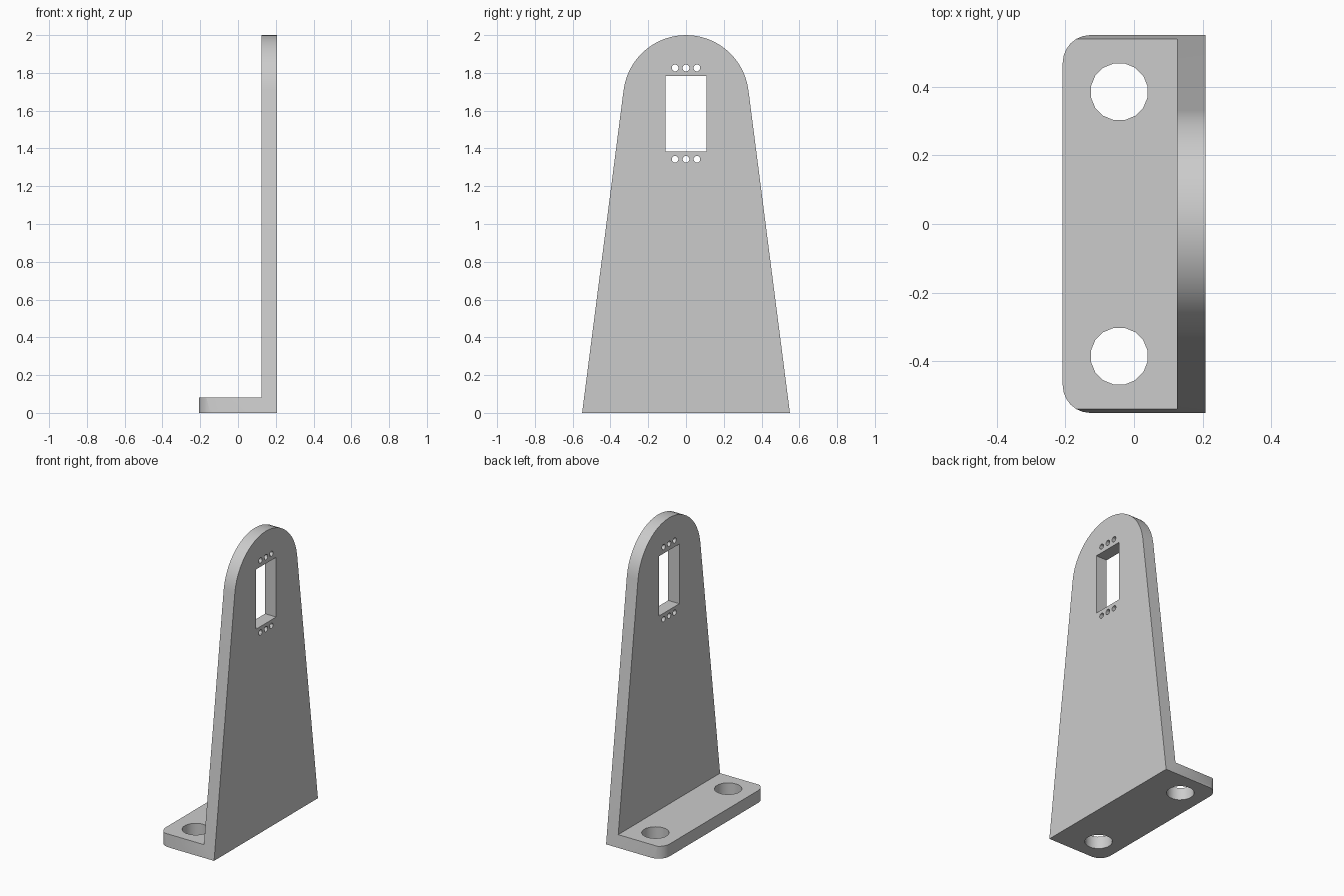
import bpy, bmesh
from math import sin, cos, pi, atan2, acos, hypot
from mathutils import Vector

if "Cube" in bpy.data.objects:
    bpy.data.objects.remove(bpy.data.objects["Cube"], do_unlink=True)

HALF_DEPTH, HALF_WIDTH, THICK = 0.2075, 0.55, 0.0825
DOME_R = 0.333
DOME_Z = 2 - DOME_R

grey = bpy.data.materials.new("plain grey")
grey.use_nodes = True
colour = (0.6, 0.6, 0.6, 1)
grey.diffuse_color = colour
grey.node_tree.nodes["Principled BSDF"].inputs["Base Color"].default_value = colour


def arc(cx, cy, r, a0, a1, n):
    return [(cx + r * cos(a0 + (a1 - a0) * i / n), cy + r * sin(a0 + (a1 - a0) * i / n))
            for i in range(n + 1)]


def prism(name, outline, axis, lo, hi):
    """Extrude a closed outline along x (outline in y, z) or z (outline in x, y)."""
    bm = bmesh.new()
    place = (lambda a, b: (lo, a, b)) if axis == "x" else (lambda a, b: (a, b, lo))
    face = bm.faces.new([bm.verts.new(place(a, b)) for a, b in outline])
    out = bmesh.ops.extrude_face_region(bm, geom=[face])
    move = Vector((hi - lo, 0, 0)) if axis == "x" else Vector((0, 0, hi - lo))
    bmesh.ops.translate(bm, vec=move, verts=[v for v in out["geom"] if isinstance(v, bmesh.types.BMVert)])
    bmesh.ops.recalc_face_normals(bm, faces=bm.faces)
    mesh = bpy.data.meshes.new(name)
    bm.to_mesh(mesh)
    bm.free()
    mesh.materials.append(grey)
    obj = bpy.data.objects.new(name, mesh)
    bpy.context.collection.objects.link(obj)
    return obj


def rect(a0, a1, b0, b1):
    return [(a0, b0), (a1, b0), (a1, b1), (a0, b1)]


def circle(cx, cy, r, n):
    return arc(cx, cy, r, pi / n, 2 * pi + pi / n, n)[:-1]


# Tapered body with a dome whose arc meets the sides at a tangent
t = atan2(-DOME_Z, HALF_WIDTH) + acos(DOME_R / hypot(DOME_Z, HALF_WIDTH))
outline = [(-HALF_WIDTH, 0), (HALF_WIDTH, 0)] + arc(0, DOME_Z, DOME_R, t, pi - t, 24)
bracket = prism("bracket", outline, "x", -HALF_DEPTH, HALF_DEPTH)

# Rounded foot plan
r = 0.08
xc, yc = -HALF_DEPTH + r, HALF_WIDTH - r
plan = [(0.3, -HALF_WIDTH - 0.0005), (0.3, HALF_WIDTH + 0.0005)]
plan += arc(xc, yc, r, pi / 2, pi, 6) + arc(xc, -yc, r, pi, 1.5 * pi, 6)
tools = [(prism("foot_plan_cutter", plan, "z", -0.1, 2.1), "INTERSECT")]

# Space above the foot, leaving the upright plate
space = prism("upper_space_cutter", rect(-0.5, HALF_DEPTH - THICK, -1, 1), "z", THICK, 2.2)
tools.append((space, "DIFFERENCE"))

# Window with a row of pin holes above and below
tools.append((prism("window_cutter", rect(-0.108, 0.108, 1.383, 1.783), "x", 0, 0.4), "DIFFERENCE"))
for z in (1.343, 1.826):
    for y in (-0.058, 0, 0.058):
        tools.append((prism("pin_hole_cutter", circle(y, z, 0.018, 12), "x", 0, 0.4), "DIFFERENCE"))

# Mounting holes in the foot
for y in (-0.385, 0.385):
    tools.append((prism("mounting_hole_cutter", circle(-0.043, y, 0.084, 16), "z", -0.1, 0.3), "DIFFERENCE"))

# Cut the body, then drop the cutters
bpy.ops.object.select_all(action="DESELECT")
bracket.select_set(True)
bpy.context.view_layer.objects.active = bracket
for cutter, operation in tools:
    cutter.hide_render = True
    mod = bracket.modifiers.new(cutter.name, "BOOLEAN")
    mod.operation, mod.object, mod.solver = operation, cutter, "EXACT"
    bpy.ops.object.modifier_apply(modifier=mod.name)
    bpy.data.objects.remove(cutter, do_unlink=True)

bpy.ops.object.shade_smooth_by_angle()
